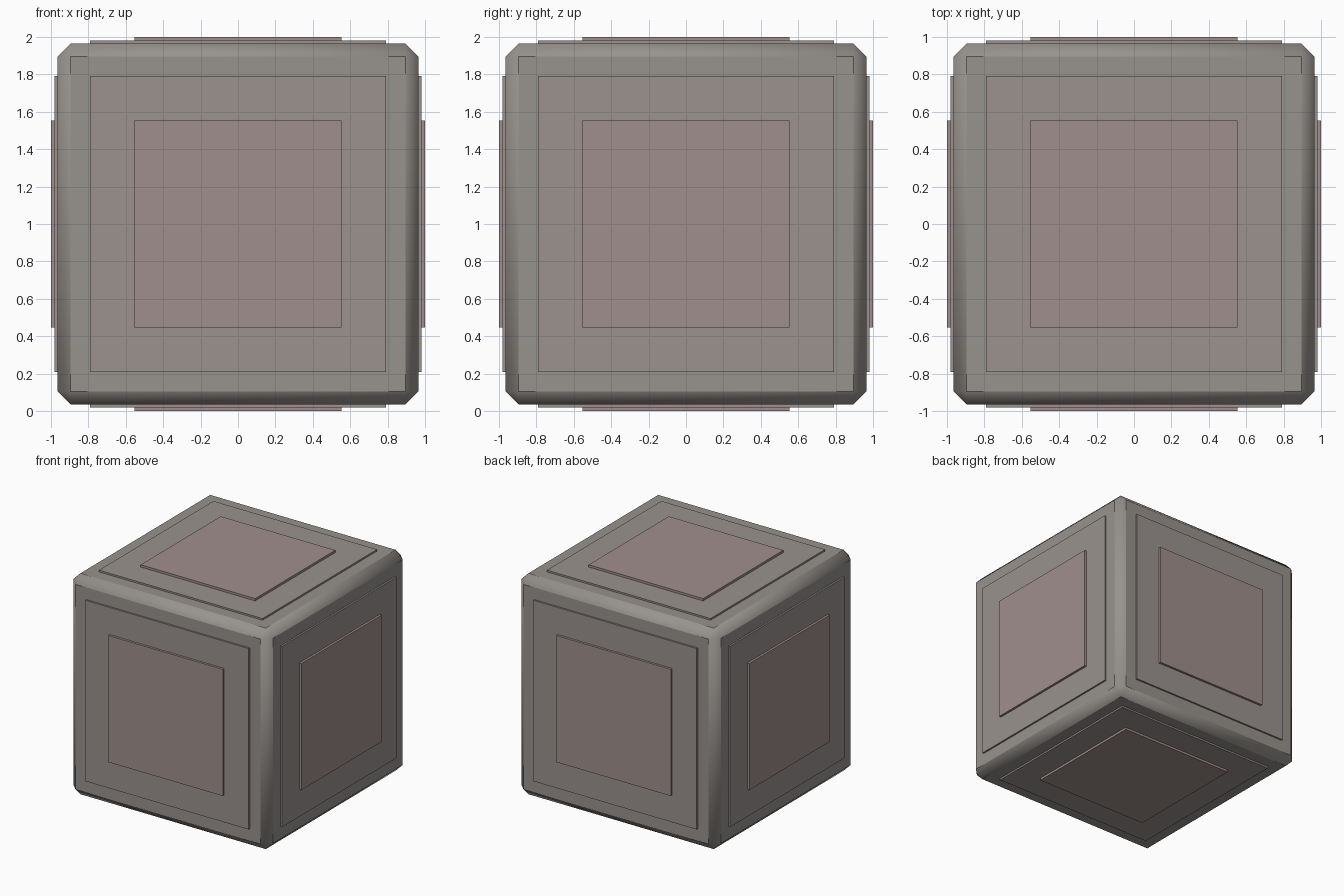
import bpy
from math import pi
from mathutils import Matrix, Vector

if "Cube" in bpy.data.objects:
    bpy.data.objects.remove(bpy.data.objects["Cube"])

CENTRE = Matrix.Translation((0, 0, 1))


def material(name, rgb):
    m = bpy.data.materials.new(name)
    m.diffuse_color = (*rgb, 1)
    m.use_nodes = True
    m.node_tree.nodes["Principled BSDF"].inputs["Base Color"].default_value = m.diffuse_color
    return m


def box(name, half, mat, matrix=CENTRE):
    bpy.ops.mesh.primitive_cube_add(size=2)
    ob = bpy.context.object
    ob.name = name
    ob.data.transform(Matrix.Diagonal((*half, 1)))
    ob.matrix_world = matrix
    ob.data.materials.append(mat)
    return ob


grey = material("body_grey", (0.31, 0.29, 0.27))
warm_grey = material("frame_grey", (0.325, 0.29, 0.275))
pink = material("panel_pink", (0.35, 0.275, 0.265))

# Main block with chamfered, softly shaded edges
body = box("block_body", (0.965, 0.965, 0.965), grey)
bevel = body.modifiers.new("edge_chamfer", "BEVEL")
bevel.width = 0.07
bevel.segments = 1
bpy.ops.object.shade_smooth_by_angle(angle=pi / 3)
weighted = body.modifiers.new("flat_faces", "WEIGHTED_NORMAL")
weighted.keep_sharp = True

# Two stacked raised panels on each of the six sides
sides = {
    "front": (0, -1, 0), "back": (0, 1, 0),
    "left": (-1, 0, 0), "right": (1, 0, 0),
    "top": (0, 0, 1), "bottom": (0, 0, -1),
}
for side, normal in sides.items():
    turn = Vector(normal).to_track_quat("Z", "Y").to_matrix().to_4x4()
    for part, half, low, high, mat in (
        ("outer_panel", 0.79, 0.95, 0.98, warm_grey),
        ("inner_panel", 0.553, 0.96, 1.0, pink),
    ):
        place = CENTRE @ turn @ Matrix.Translation((0, 0, (low + high) / 2))
        box(f"{side}_{part}", (half, half, (high - low) / 2), mat, place)
